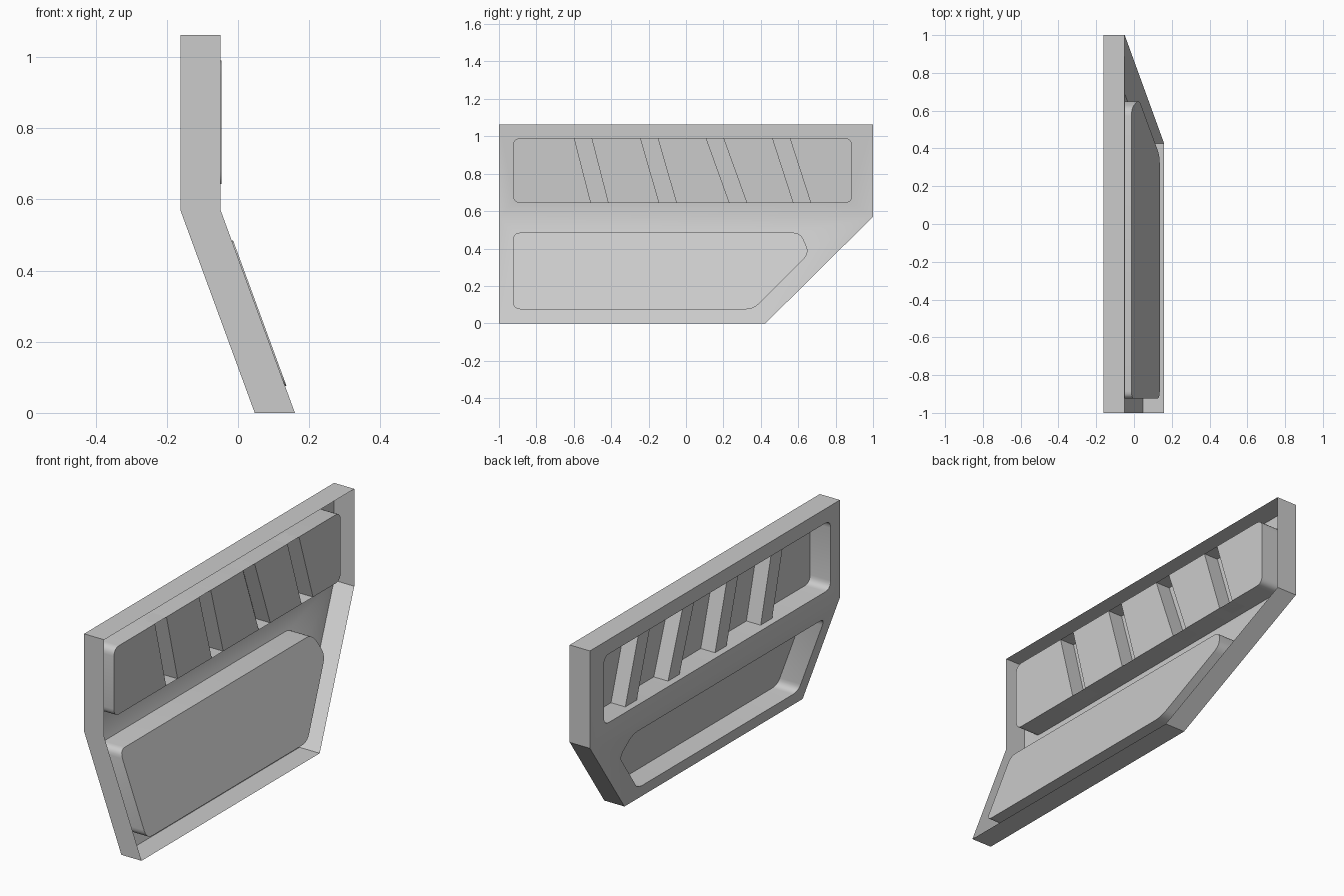
import bpy, bmesh
from mathutils import Vector

if "Cube" in bpy.data.objects:
    bpy.data.objects.remove(bpy.data.objects["Cube"])

KINK, TOP, DEPTH = 0.57, 1.063, 0.113


def back_x(z):
    return -0.162 + max(0, KINK - z) * 0.209 / KINK


def loop(bm, pts, dx=0.0):
    return [bm.verts.new((back_x(z) + dx, y, z)) for y, z in pts]


def rounded(pts, s=0.04, n=5):
    out = []
    for i, p in enumerate(pts):
        p, a, b = Vector(p), Vector(pts[i - 1]), Vector(pts[(i + 1) % len(pts)])
        p0, p1 = p + (a - p).normalized() * s, p + (b - p).normalized() * s
        for k in range(n + 1):
            t = k / n
            out.append(tuple(p0 * (1 - t) ** 2 + p * 2 * t * (1 - t) * 0.95
                             + (p0 + p1) * 0.05 * t * (1 - t) + p1 * t * t))
    return out


def wall(bm, a, b):
    for i in range(len(a)):
        j = (i + 1) % len(a)
        bm.faces.new((a[i], a[j], b[j], b[i]))


def holed_face(bm, outer, inner):
    edges = []
    for lp in (outer, inner):
        for i in range(len(lp)):
            pair = (lp[i - 1], lp[i])
            edges.append(bm.edges.get(pair) or bm.edges.new(pair))
    bmesh.ops.triangle_fill(bm, edges=edges, use_beauty=True, normal=(-1, 0, 0))


bm = bmesh.new()

# outer rim
rim = [(-1, 0), (0.425, 0), (1, KINK), (1, TOP), (-1, TOP), (-1, KINK)]
o = loop(bm, rim)
wall(bm, o, loop(bm, rim, DEPTH))

# lower pressed panel
low = rounded([(-0.925, 0.075), (0.36, 0.075), (0.66, 0.375), (0.612, 0.485), (-0.925, 0.485)])
a, b = loop(bm, low), loop(bm, low, DEPTH + 0.004)
holed_face(bm, [o[0], o[1], o[2], o[5]], a)
wall(bm, a, b)
bm.faces.new(b)

# upper pressed panel
up = rounded([(-0.925, 0.643), (0.888, 0.643), (0.888, 0.99), (-0.925, 0.99)])
a, b = loop(bm, up), loop(bm, up, DEPTH + 0.002)
holed_face(bm, [o[5], o[2], o[3], o[4]], a)
wall(bm, a, b)

# upper panel floor with slanted grooves (top y, bottom y, of each left edge)
fb = bmesh.new()
fb.faces.new(loop(fb, up, DEPTH + 0.002))
slots = [(-0.597, -0.508), (-0.243, -0.143), (0.108, 0.233), (0.463, 0.575)]
W, Z0, Z1 = 0.092, 0.643, 0.99
for t, u in slots:
    for off in (0, W):
        fb.normal_update()
        bmesh.ops.bisect_plane(fb, geom=fb.verts[:] + fb.edges[:] + fb.faces[:],
                               plane_co=(0, u + off, Z0), plane_no=(0, Z1 - Z0, u - t))
mids = [(t + u + W) / 2 for t, u in slots]
sel = [f for f in fb.faces
       if any(abs(f.calc_center_median().y - m) < 0.02 for m in mids)]
res = bmesh.ops.extrude_discrete_faces(fb, faces=sel)
for f in res["faces"]:
    for v in f.verts:
        v.co.x -= 0.08
tmp = bpy.data.meshes.new("floor_tmp")
fb.to_mesh(tmp)
fb.free()
bm.from_mesh(tmp)
bpy.data.meshes.remove(tmp)

bmesh.ops.recalc_face_normals(bm, faces=bm.faces[:])
mesh = bpy.data.meshes.new("pressed_side_panel")
bm.to_mesh(mesh)
bm.free()
panel = bpy.data.objects.new("pressed_side_panel", mesh)
bpy.context.collection.objects.link(panel)
bpy.context.view_layer.objects.active = panel
panel.select_set(True)
bpy.ops.object.shade_smooth_by_angle(angle=0.6)
